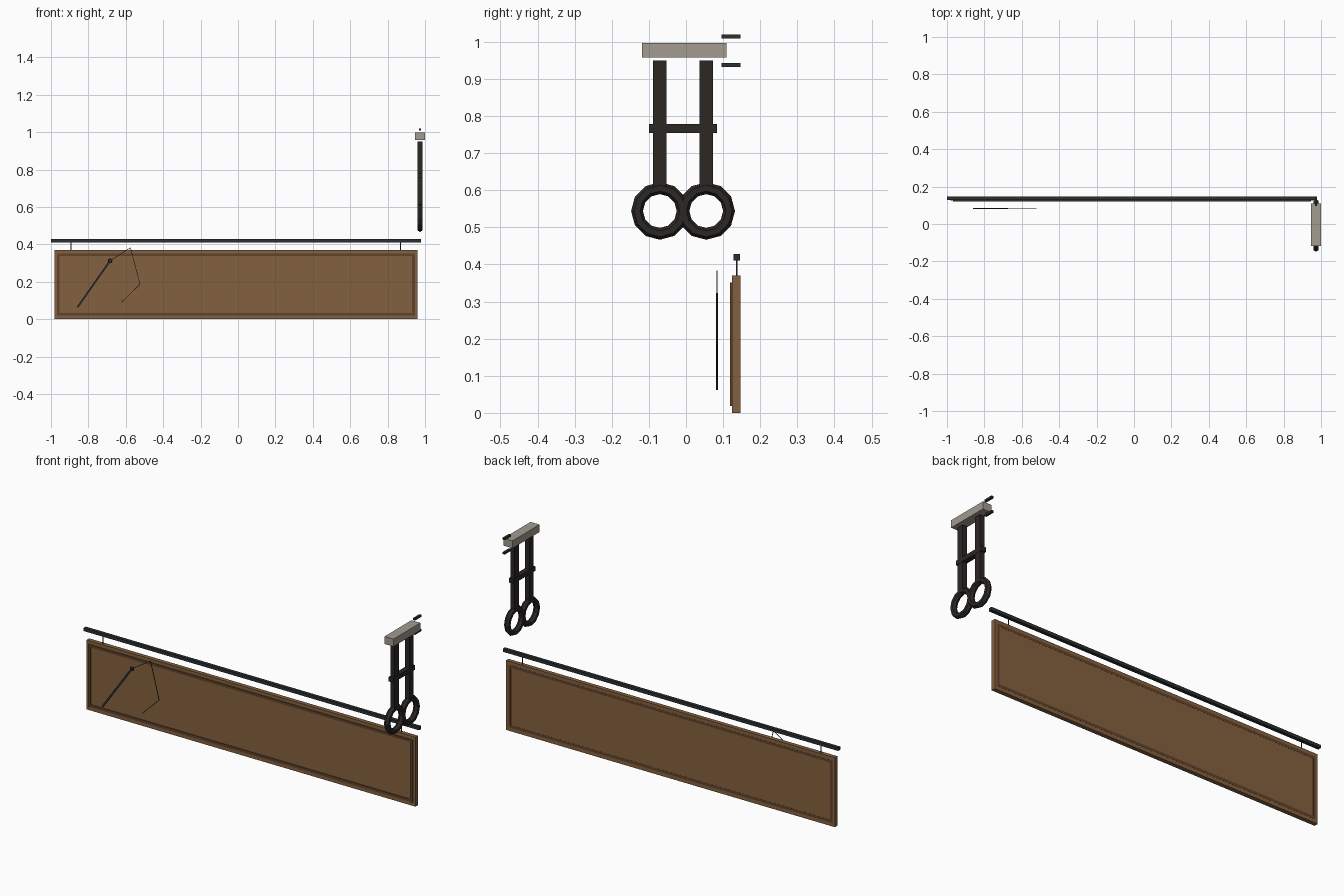
import bpy
from math import pi
from mathutils import Vector

if "Cube" in bpy.data.objects:
    bpy.data.objects.remove(bpy.data.objects["Cube"])


def material(name, rgb):
    m = bpy.data.materials.new(name)
    m.diffuse_color = (*rgb, 1)
    m.use_nodes = True
    m.node_tree.nodes["Principled BSDF"].inputs["Base Color"].default_value = m.diffuse_color
    return m


WOOD = material("wood", (0.23, 0.12, 0.05))
TRIM = material("dark_wood", (0.12, 0.055, 0.025))
STEEL = material("dark_steel", (0.025, 0.03, 0.03))
IRON = material("black_iron", (0.024, 0.02, 0.018))
STONE = material("pale_block", (0.36, 0.33, 0.28))
WIRE = material("brown_wire", (0.10, 0.06, 0.035))


def finish(name, mat):
    o = bpy.context.object
    o.name = name
    o.data.materials.append(mat)
    return o


def box(name, x, y, z, mat):
    """Box from (min, max) ranges on each axis."""
    bpy.ops.mesh.primitive_cube_add(size=1, location=[(a + b) / 2 for a, b in (x, y, z)])
    o = finish(name, mat)
    o.scale = [b - a for a, b in (x, y, z)]
    return o


def ring(name, loc, major, minor, rot, mat, segs=12, sides=6):
    bpy.ops.mesh.primitive_torus_add(location=loc, rotation=rot, major_radius=major,
                                     minor_radius=minor, major_segments=segs, minor_segments=sides)
    return finish(name, mat)


def bar(name, a, b, width, mat, y=0.084, depth=0.005):
    """Flat bar between two (x, z) points in front of the board."""
    p, q = Vector((a[0], y, a[1])), Vector((b[0], y, b[1]))
    bpy.ops.mesh.primitive_cube_add(size=1, location=(p + q) / 2)
    o = finish(name, mat)
    d = (q - p).normalized()
    o.rotation_euler = Vector((0, 0, 1)).rotation_difference(d).to_euler()
    o.scale = (width, depth, (q - p).length)
    return o


# Board with raised border strips
box("board", (-0.981, 0.96), (0.1245, 0.147), (0, 0.37), WOOD)
for x in (-0.968, 0.931):
    box("border_side", (x, x + 0.014), (0.119, 0.1475), (0.019, 0.352), TRIM)
for z in (0.019, 0.338):
    box("border_rail", (-0.968, 0.945), (0.121, 0.1475), (z, z + 0.014), TRIM)

# Hanging rod and hangers
box("hanging_rod", (-1.0, 0.979), (0.128, 0.146), (0.411, 0.428), STEEL)
for x in (-0.892, 0.869):
    box("hanger", (x - 0.0025, x + 0.0025), (0.1345, 0.1385), (0.368, 0.413), STEEL)

# Thin emblem in front of the board
pivot = (-0.684, 0.312)
bar("emblem_arm", (-0.858, 0.064), pivot, 0.009, STEEL)
ring("emblem_pivot", (pivot[0], 0.084, pivot[1]), 0.0095, 0.003, (pi / 2, 0, 0), STEEL)
points = [pivot, (-0.575, 0.382), (-0.524, 0.187), (-0.623, 0.09)]
for a, b in zip(points, points[1:]):
    bar("emblem_wire", a, b, 0.003, WIRE, depth=0.003)

# Bracket block, legs, crossbar, rings and pins
CX = 0.973
box("bracket_block", (0.947, 1.0), (-0.118, 0.109), (0.957, 0.997), STONE)
for y in (-0.0705, 0.0545):
    box("leg", (CX - 0.0125, CX + 0.0125), (y - 0.0178, y + 0.0178), (0.61, 0.949), IRON)
    ring("finger_ring", (CX, y, 0.544), 0.0615, 0.016, (0, pi / 2, 0), IRON)
box("crossbar", (CX - 0.014, CX + 0.014), (-0.1, 0.084), (0.754, 0.778), IRON)
for z in (0.938, 1.0145):
    box("wall_pin", (CX - 0.006, CX + 0.006), (0.095, 0.147), (z - 0.0055, z + 0.0055), STEEL)
